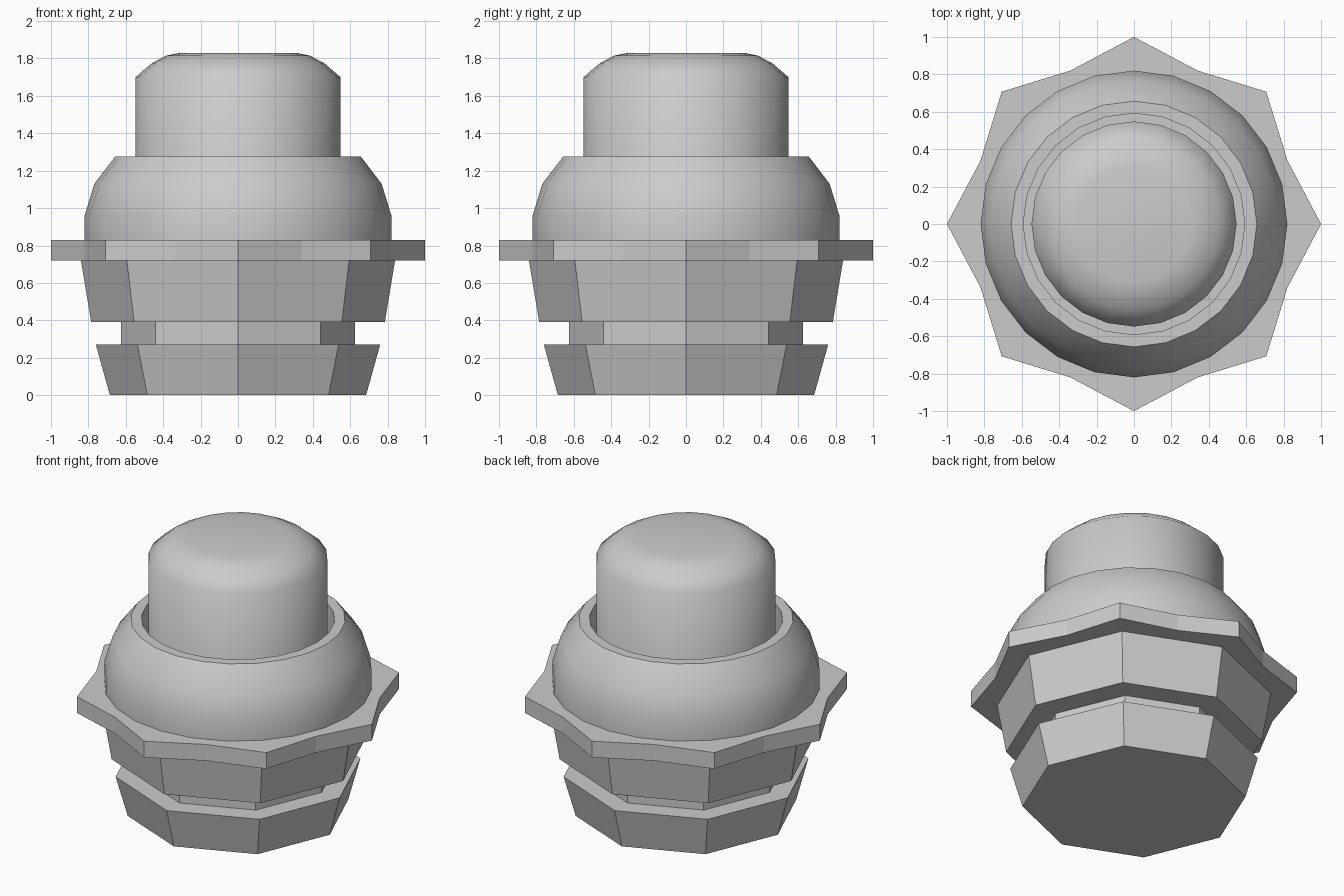
import bpy, bmesh, math

if "Cube" in bpy.data.objects:
    bpy.data.objects.remove(bpy.data.objects["Cube"])


def lathe(name, profile, sides, smooth=None, odd_scale=1.0):
    """Spin (radius, z) points about z, capping both ends.
    odd_scale pulls every second column in or out."""
    bm = bmesh.new()
    rings = []
    for r, z in profile:
        ring = []
        for i in range(sides):
            a = 2 * math.pi * i / sides
            k = r * (odd_scale if i % 2 else 1.0)
            ring.append(bm.verts.new((k * math.cos(a), k * math.sin(a), z)))
        rings.append(ring)
    for lo, hi in zip(rings, rings[1:]):
        for i in range(sides):
            j = (i + 1) % sides
            bm.faces.new((lo[i], lo[j], hi[j], hi[i]))
    bm.faces.new(list(reversed(rings[0])))
    bm.faces.new(rings[-1])
    bmesh.ops.recalc_face_normals(bm, faces=bm.faces[:])
    mesh = bpy.data.meshes.new(name)
    bm.to_mesh(mesh)
    bm.free()
    obj = bpy.data.objects.new(name, mesh)
    bpy.context.collection.objects.link(obj)
    if smooth:
        bpy.ops.object.select_all(action='DESELECT')
        obj.select_set(True)
        bpy.context.view_layer.objects.active = obj
        bpy.ops.object.shade_smooth_by_angle(angle=math.radians(smooth))
    return obj


# Octagonal threaded base with a groove
lathe("grooved_base", [(0.685, 0), (0.76, 0.27), (0.625, 0.27), (0.625, 0.39),
                       (0.785, 0.39), (0.84, 0.72)], 8)

# Eight-pointed flange with slightly hollow sides
lathe("star_flange", [(1.0, 0.72), (1.0, 0.83)], 16, odd_scale=0.888)

# Domed collar with a well for the button
lathe("collar", [(0.82, 0.82), (0.82, 0.96), (0.768, 1.13), (0.657, 1.275),
                 (0.592, 1.275), (0.592, 0.84)], 24, smooth=40)

# Rounded push button
lathe("button", [(0.548, 0.83), (0.548, 1.70), (0.46, 1.775), (0.385, 1.815),
                 (0.31, 1.83)], 24, smooth=55)
